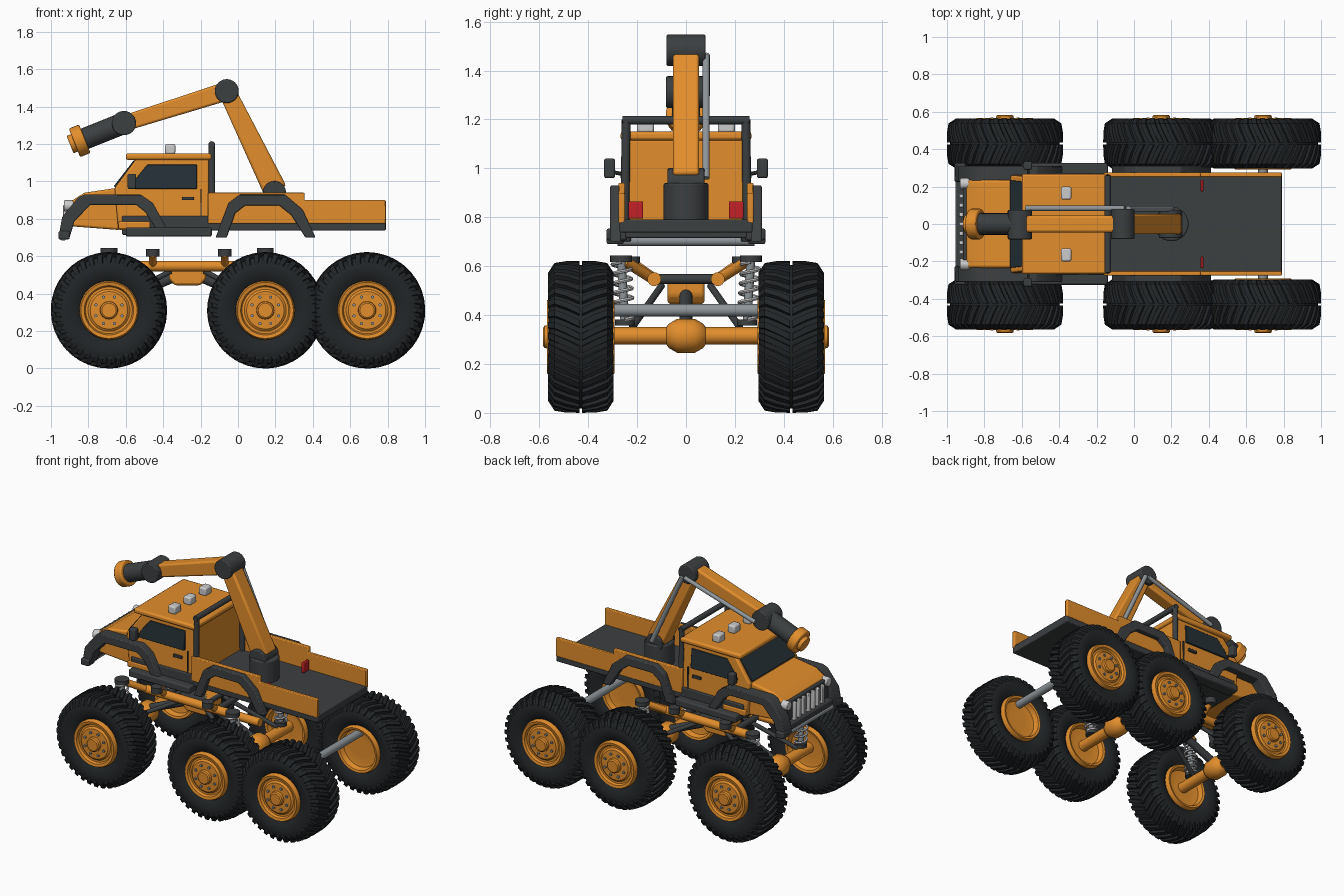
import bpy, bmesh, math
from mathutils import Vector

if "Cube" in bpy.data.objects:
    bpy.data.objects.remove(bpy.data.objects["Cube"])

def mat(name, c):
    m = bpy.data.materials.new(name)
    m.diffuse_color = (*c, 1)
    m.use_nodes = True
    m.node_tree.nodes["Principled BSDF"].inputs["Base Color"].default_value = m.diffuse_color
    return m

ORANGE = mat("orange_paint", (0.76, 0.27, 0.025))
DARK = mat("dark_trim", (0.045, 0.05, 0.053))
RUBBER = mat("rubber", (0.016, 0.019, 0.021))
GLASS = mat("glass", (0.018, 0.03, 0.038))
STEEL = mat("steel", (0.27, 0.3, 0.32))
LAMP = mat("lamp", (0.75, 0.77, 0.78))
RED = mat("red_lens", (0.55, 0.015, 0.02))

def finish(name, bm, m, bevel=0):
    bmesh.ops.remove_doubles(bm, verts=bm.verts, dist=1e-5)
    bmesh.ops.recalc_face_normals(bm, faces=bm.faces)
    me = bpy.data.meshes.new(name)
    bm.to_mesh(me)
    bm.free()
    me.materials.append(m)
    ob = bpy.data.objects.new(name, me)
    bpy.context.collection.objects.link(ob)
    if bevel:
        b = ob.modifiers.new("bevel", 'BEVEL')
        b.width, b.segments, b.limit_method = bevel, 2, 'ANGLE'
    return ob

def prism(name, pts, y0, y1, m, bevel=0.006, taper=0):
    """Side profile (x, z) pushed from y0 to y1; taper narrows it above the waist."""
    bm = bmesh.new()
    k = lambda z: 1 - taper * max(0, z - 0.96)
    a, b = [[bm.verts.new((x, y * k(z), z)) for x, z in pts] for y in (y0, y1)]
    bm.faces.new(a)
    bm.faces.new(b)
    for i in range(len(pts)):
        j = (i + 1) % len(pts)
        bm.faces.new((a[i], a[j], b[j], b[i]))
    return finish(name, bm, m, bevel)

def box(name, x, y, z, m, bevel=0.006):
    return prism(name, [(x[0], z[0]), (x[1], z[0]), (x[1], z[1]), (x[0], z[1])], y[0], y[1], m, bevel)

def rod(name, p, q, r, m, r2=None, seg=24, bevel=0):
    p, q = Vector(p), Vector(q)
    bm = bmesh.new()
    bmesh.ops.create_cone(bm, cap_ends=True, segments=seg, radius1=r,
                          radius2=r if r2 is None else r2, depth=(q - p).length)
    ob = finish(name, bm, m, bevel)
    ob.location = (p + q) / 2
    ob.rotation_euler = (q - p).to_track_quat('Z', 'Y').to_euler()
    return ob

def lathe(bm, prof, n=48):
    """Spin (y, r) points round the y axis."""
    rings = [[bm.verts.new((r * math.cos(t), y, r * math.sin(t)))
              for t in (2 * math.pi * i / n for i in range(n))] for y, r in prof]
    for a, b in zip(rings, rings[1:]):
        for i in range(n):
            j = (i + 1) % n
            bm.faces.new((a[i], a[j], b[j], b[i]))

def arm(name, p, q, w0, w1, hy):
    d = Vector((q[0] - p[0], q[1] - p[1])).normalized()
    n = Vector((-d.y, d.x))
    p, q = Vector(p), Vector(q)
    pts = [p + n * w0, q + n * w1, q - n * w1, p - n * w0]
    return prism(name, [tuple(v) for v in pts], -hy, hy, ORANGE, 0.012)

# Tyre with chevron tread, rim and bolts (axis y, outer face towards +y)
def wheel(x, s):
    loc = (x, 0.43 * s, 0.311)
    bm = bmesh.new()
    half = [(.1, .148), (.122, .175), (.132, .22), (.128, .258), (.108, .285), (.05, .293)]
    prof = half + [(-y, r) for y, r in reversed(half)]
    lathe(bm, prof + [prof[0]], 64)
    N = 36
    stations = [(.005, .311, .287, 0), (.06, .310, .285, .09), (.108, .302, .278, .16), (.134, .262, .25, .19)]
    for i in range(N):
        for h in (1, -1):
            prev = None
            for y, ro, ri, dt in stations:
                t = 2 * math.pi * i / N + dt
                ring = [bm.verts.new((r * math.cos(t + e), h * y, r * math.sin(t + e)))
                        for r, e in ((ri, -.056), (ro, -.044), (ro, .044), (ri, .056))]
                if prev:
                    for a in range(4):
                        b = (a + 1) % 4
                        bm.faces.new((prev[a], prev[b], ring[b], ring[a]))
                else:
                    bm.faces.new(ring)
                prev = ring
            bm.faces.new(prev)
    finish("tyre", bm, RUBBER).location = loc
    bm = bmesh.new()
    lathe(bm, [(y * s, r) for y, r in [(.154, 0), (.154, .038), (.148, .046), (.13, .048), (.128, .1), (.118, .112),
               (.118, .125), (.134, .132), (.138, .15), (.12, .158), (-.12, .158), (-.138, .15),
               (-.134, .135), (-.1, .125), (-.09, .06), (-.1, 0)]])
    finish("rim", bm, ORANGE).location = loc
    for i in range(8):
        t = 2 * math.pi * (i + .5) / 8
        c = Vector(loc) + Vector((.076 * math.cos(t), .125 * s, .076 * math.sin(t)))
        rod("wheel_bolt", c, c + Vector((0, .014 * s, 0)), .009, STEEL, seg=6)

for x in (-.69, .146, .69):
    for s in (1, -1):
        wheel(x, s)

# Axles, differentials and coil springs
for x, inner in ((-.69, -.36), (.146, -.18)):
    rod("axle", (x, -.34, .315), (x, .34, .315), .036, ORANGE)
    bm = bmesh.new()
    lathe(bm, [(-.08, .036), (-.07, .05), (-.035, .07), (.035, .07), (.07, .05), (.08, .036)], 16)
    finish("differential", bm, ORANGE).location = (x, 0, .315)
    rod("drive_shaft", (x, 0, .34), (inner, 0, .48), .026, DARK)
    for s in (1, -1):
        lo, hi = Vector((x, .25 * s, .37)), Vector((x, .265 * s, .63))
        rod("axle_link", (x, .22 * s, .35), (inner, .1 * s, .52), .014, DARK)
        rod("damper", lo, hi, .018, STEEL)
        rod("spring_seat", lo - Vector((0, 0, .012)), lo + Vector((0, 0, .012)), .04, DARK)
        rod("spring_cap", hi - Vector((0, 0, .012)), hi + Vector((0, 0, .014)), .045, DARK)
        rod("spring_arm", (x, .25 * s, .62), (x + (.1 if x < 0 else -.1), .13 * s, .545), .022, ORANGE)
        cu = bpy.data.curves.new("coil_spring", 'CURVE')
        cu.dimensions, cu.bevel_depth, cu.bevel_resolution = '3D', .008, 1
        sp = cu.splines.new('POLY')
        sp.points.add(96)
        for i, pt in enumerate(sp.points):
            c, t = lo.lerp(hi, .05 + .9 * i / 96), 2 * math.pi * i / 16
            pt.co = (c.x + .037 * math.cos(t), c.y + .037 * math.sin(t), c.z, 1)
        cu.materials.append(LAMP)
        ob = bpy.data.objects.new("coil_spring", cu)
        bpy.context.collection.objects.link(ob)
        bpy.context.view_layer.objects.active = ob
        ob.select_set(True)
        bpy.ops.object.convert(target='MESH')
        ob.select_set(False)
rod("rear_axle_rod", (.69, -.33, .42), (.69, .33, .42), .026, STEEL)

# Ladder frame and gearbox
for s in (1, -1):
    rod("frame_rail", (-.6, .13 * s, .547), (.26, .13 * s, .547), .028, ORANGE)
    for x in (-.455, -.07):
        rod("body_mount_post", (x, .13 * s, .55), (x, .215 * s, .61), .02, ORANGE)
        rod("body_mount_pad", (x, .225 * s, .6), (x, .225 * s, .64), .036, DARK)
for x in (-.455, -.07):
    rod("frame_crossbar", (x, -.14, .547), (x, .14, .547), .02, DARK)
prism("gearbox", [(-.37, .56), (-.37, .48), (-.34, .445), (-.2, .445), (-.17, .48), (-.17, .56)], -.075, .075, ORANGE, .012)
box("gearbox_plate", (-.38, -.16), (-.13, .13), (.535, .56), DARK)

# Cab, hood and roof
prism("cab", [(-.64, .74), (-.155, .74), (-.155, 1.12), (-.545, 1.12), (-.66, .965)], -.262, .262, ORANGE, .01, .35)
prism("hood", [(-.89, .76), (-.63, .74), (-.63, .968), (-.82, .94), (-.9, .89)], -.235, .235, ORANGE, .012)
box("roof", (-.6, -.14), (-.268, .268), (1.115, 1.15), ORANGE, .012)
prism("windscreen", [(-.664, .975), (-.655, .965), (-.545, 1.105), (-.556, 1.115)], -.235, .235, GLASS, .002, .35)
for s in (1, -1):
    prism("side_window", [(-.57, .96), (-.55, 1.01), (-.485, 1.09), (-.22, 1.09), (-.22, .96)],
          .25 * s, .268 * s, GLASS, .003, .35)
    box("door_handle", (-.3, -.235), (.258 * s, .274 * s), (.9, .918), DARK, .003)
    box("door_seam", (-.2, -.194), (.255 * s, .2645 * s), (.8, .96), DARK, 0)
    box("mirror", (-.59, -.545), (.29 * s, .335 * s), (.96, 1.04), DARK, .008)
    rod("mirror_stem", (-.565, .25 * s, .975), (-.565, .3 * s, .985), .008, DARK, seg=10)
    box("running_board", (-.6, -.14), (.24 * s, .325 * s), (.705, .755), DARK, .01)
    box("side_skirt", (-.62, -.15), (.24 * s, .272 * s), (.75, .815), DARK)
    box("sill_strip", (-.64, -.47), (.25 * s, .279 * s), (.745, .785), ORANGE)
    # Angular wheel-arch flares
    prism("front_flare", [(-.96, .7), (-.94, .81), (-.855, .915), (-.82, .93), (-.52, .93), (-.455, .885), (-.37, .73),
          (-.43, .73), (-.495, .835), (-.545, .875), (-.79, .875), (-.875, .785), (-.9, .7)], .225 * s, .31 * s, DARK)
    prism("middle_flare", [(-.12, .7), (-.05, .885), (.01, .93), (.25, .93), (.345, .85), (.415, .7),
          (.36, .7), (.285, .82), (.22, .872), (.04, .872), (-.015, .83), (-.06, .7)], .265 * s, .31 * s, DARK)
    # Bed sides and tail lights
    prism("bed_side", [(-.16, .775), (.79, .775), (.79, .9), (.355, .9), (.355, .94), (-.16, .94)],
          .25 * s, .276 * s, ORANGE, .005)
    box("tail_light", (.355, .372), (.175 * s, .235 * s), (.795, .865), RED, .004)
    rod("headlight", (-.93, .215 * s, .87), (-.88, .215 * s, .87), .03, LAMP, bevel=.005)
    # Roll bar posts
    rod("roll_bar_post", (-.14, .25 * s, .78), (-.14, .245 * s, 1.2), .018, DARK, seg=16)
rod("roll_bar_top", (-.14, -.26, 1.197), (-.14, .26, 1.197), .018, DARK, seg=16)
for y in (-.165, 0, .165):
    box("roof_light", (-.39, -.335), (y - .035, y + .035), (1.145, 1.2), LAMP, .01)

# Bed floor, underbody and front end
box("bed_floor", (-.16, .79), (-.272, .272), (.738, .79), DARK)
box("cab_floor", (-.62, -.14), (-.25, .25), (.715, .75), DARK)
box("grille_frame", (-.915, -.88), (-.235, .235), (.76, .89), DARK)
for i in range(7):
    y = -.15 + .05 * i
    box("grille_bar", (-.935, -.905), (y - .011, y + .011), (.74, .875), LAMP, .004)
rod("bumper_tube", (-.935, -.28, .703), (-.935, .28, .703), .02, STEEL)
box("bumper_beam", (-.95, -.9), (-.31, .31), (.715, .755), DARK)
for s in (1, -1):
    box("bumper_end", (-.96, -.9), (.255 * s, .325 * s), (.69, .735), DARK, .008)

# Crane: pedestal, two arms, joints, head and hydraulic rods
rod("crane_pedestal", (.2, 0, .785), (.2, 0, .94), .092, DARK, seg=32, bevel=.008)
rod("crane_shoulder", (.195, -.075, .94), (.195, .075, .94), .062, DARK, bevel=.006)
arm("lower_arm", (.2, .95), (-.06, 1.485), .064, .046, .054)
rod("elbow_joint", (-.06, -.08, 1.483), (-.06, .08, 1.483), .064, DARK, seg=32, bevel=.006)
arm("upper_arm", (-.06, 1.483), (-.61, 1.31), .05, .042, .045)
rod("wrist_joint", (-.61, -.082, 1.312), (-.61, .075, 1.312), .065, DARK, seg=32, bevel=.006)
d = Vector((-.25, 0, -.1)).normalized()
w = Vector((-.61, 0, 1.312))
rod("crane_head", w, w + d * .235, .058, DARK, bevel=.005)
rod("head_flange", w + d * .225, w + d * .285, .082, ORANGE, seg=32, bevel=.008)
rod("head_tip", w + d * .28, w + d * .31, .05, ORANGE, bevel=.004)
rod("lower_cylinder", (.2, .082, .96), (-.03, .082, 1.46), .015, STEEL, seg=16)
rod("upper_cylinder", (-.05, .084, 1.46), (-.58, .084, 1.3), .014, STEEL, seg=16)

# Smooth shading with sharp edges kept
bpy.ops.object.select_all(action='SELECT')
bpy.context.view_layer.objects.active = bpy.context.selected_objects[0]
bpy.ops.object.shade_smooth_by_angle(angle=math.radians(32))
